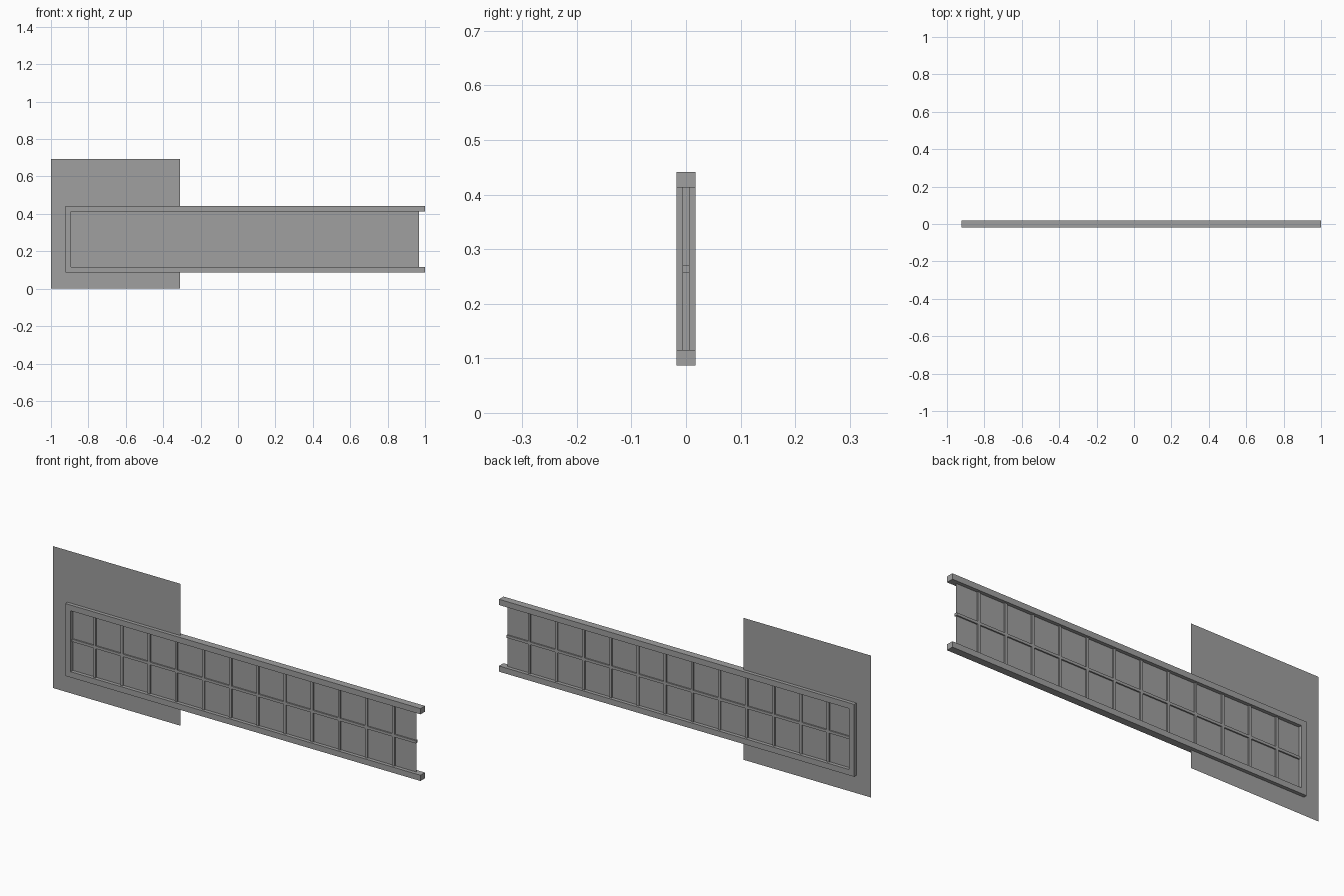
import bpy
import bmesh

cube = bpy.data.objects.get("Cube")
if cube:
    bpy.data.objects.remove(cube, do_unlink=True)

grey = bpy.data.materials.new("plain grey")
grey.use_nodes = True
colour = (0.35, 0.35, 0.35, 1)
grey.diffuse_color = colour
grey.node_tree.nodes["Principled BSDF"].inputs["Base Color"].default_value = colour


def add_object(name, bm):
    mesh = bpy.data.meshes.new(name)
    bm.to_mesh(mesh)
    bm.free()
    mesh.materials.append(grey)
    obj = bpy.data.objects.new(name, mesh)
    bpy.context.collection.objects.link(obj)
    return obj


def prism(name, outline, depth=0):
    """Front-facing XZ outline, centred on y = 0; a flat sheet when depth is 0."""
    bm = bmesh.new()
    face = bm.faces.new([bm.verts.new((x, -depth / 2, z)) for x, z in outline])
    if depth:
        back = bmesh.ops.extrude_face_region(bm, geom=[face], use_keep_orig=True)
        moved = [v for v in back["geom"] if isinstance(v, bmesh.types.BMVert)]
        bmesh.ops.translate(bm, verts=moved, vec=(0, depth, 0))
        bmesh.ops.recalc_face_normals(bm, faces=bm.faces)
    return add_object(name, bm)


def rect(x0, x1, z0, z1):
    return [(x0, z0), (x1, z0), (x1, z1), (x0, z1)]


# Main dimensions
left, right, bottom, top = -0.922, 1.0, 0.087, 0.441
rail = 0.028
in_left, in_right = left + rail, 0.967
in_bottom, in_top = bottom + rail, top - rail
middle = (bottom + top) / 2
bar = 0.013

# Frame open at the right end
prism("window_frame", [
    (left, bottom), (right, bottom), (right, in_bottom), (in_left, in_bottom),
    (in_left, in_top), (right, in_top), (right, top), (left, top)], 0.035)

# Thin sheets in the middle plane
prism("glass_pane", rect(in_left, in_right, in_bottom, in_top))
prism("square_sheet", rect(-1, -0.31, 0, 0.694))

# Glazing bars
prism("horizontal_bar", rect(in_left, in_right, middle - bar / 2, middle + bar / 2), bar)
for i in range(12):
    x = -0.772 + i * 0.147
    prism(f"vertical_bar_{i + 1}", rect(x - bar / 2, x + bar / 2, in_bottom, in_top), bar)
